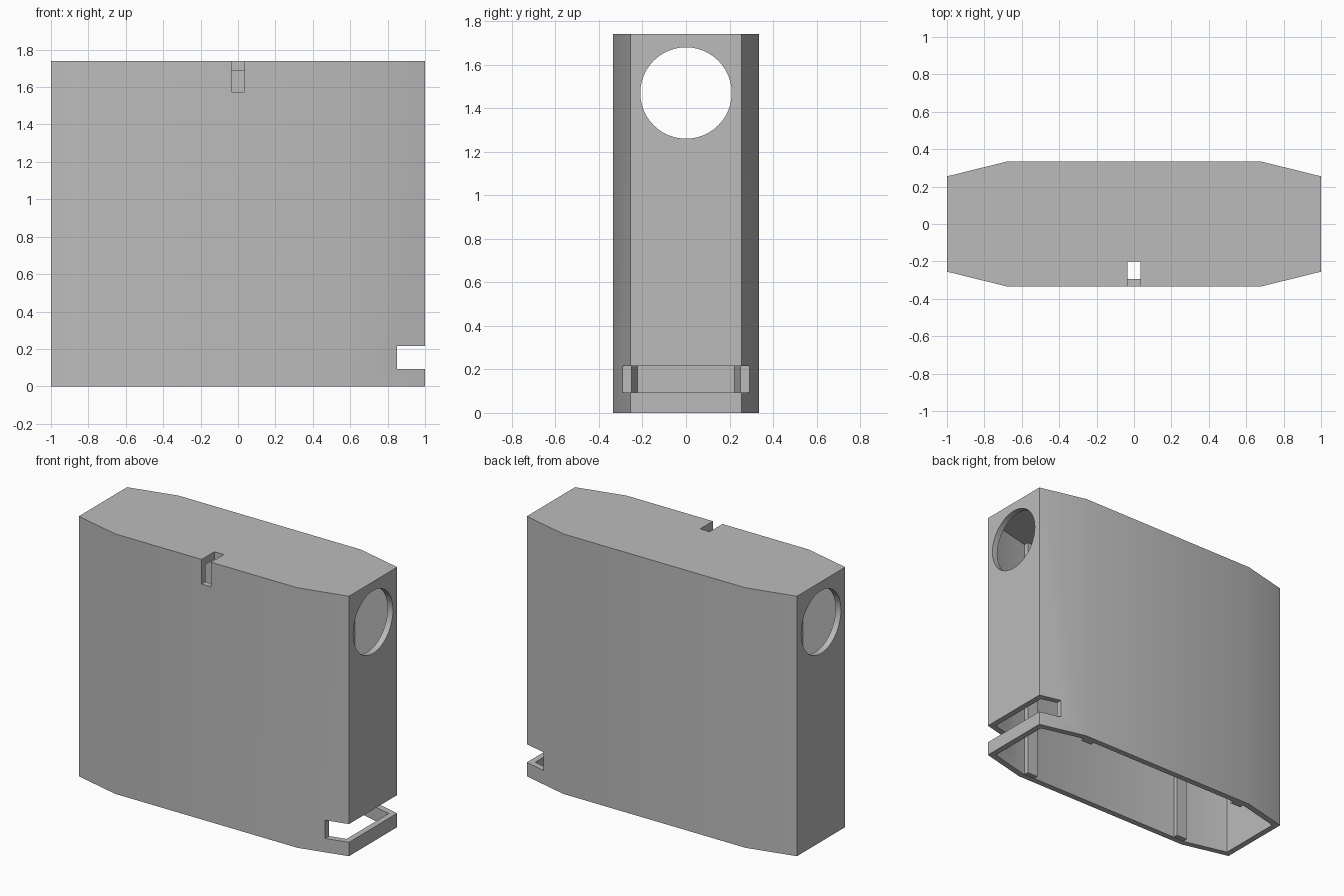
import bpy
import bmesh
import math

if "Cube" in bpy.data.objects:
    bpy.data.objects.remove(bpy.data.objects["Cube"], do_unlink=True)

HEIGHT = 1.74
WALL = 0.04
ROOF = 0.05

grey = bpy.data.materials.new("plain grey")
grey.use_nodes = True
colour = (0.5, 0.5, 0.5, 1)
grey.diffuse_color = colour
grey.node_tree.nodes["Principled BSDF"].inputs["Base Color"].default_value = colour


def prism(name, outline, z0, z1):
    """Extrude a flat outline from z0 up to z1."""
    bm = bmesh.new()
    base = bm.faces.new([bm.verts.new((x, y, z0)) for x, y in outline])
    top = bmesh.ops.extrude_face_region(bm, geom=[base])["geom"]
    verts = [v for v in top if isinstance(v, bmesh.types.BMVert)]
    bmesh.ops.translate(bm, verts=verts, vec=(0, 0, z1 - z0))
    bmesh.ops.recalc_face_normals(bm, faces=bm.faces)
    mesh = bpy.data.meshes.new(name)
    bm.to_mesh(mesh)
    bm.free()
    mesh.materials.append(grey)
    obj = bpy.data.objects.new(name, mesh)
    bpy.context.collection.objects.link(obj)
    return obj


def box(name, x0, x1, y0, y1, z0, z1):
    return prism(name, [(x0, y0), (x1, y0), (x1, y1), (x0, y1)], z0, z1)


def tapered_outline(end_x, end_y, mid_x, mid_y):
    """Eight-sided plan, mirrored in x and y."""
    quarter = [(end_x, end_y), (mid_x, mid_y)]
    half = quarter + [(-x, y) for x, y in reversed(quarter)]
    return half + [(-x, -y) for x, y in half]


def cut(target, cutter):
    mod = target.modifiers.new("cut", "BOOLEAN")
    mod.operation = "DIFFERENCE"
    mod.solver = "EXACT"
    mod.object = cutter
    bpy.context.view_layer.objects.active = target
    bpy.ops.object.modifier_apply(modifier=mod.name)
    bpy.data.objects.remove(cutter, do_unlink=True)


# Hollow housing, open at the bottom
housing = prism("housing", tapered_outline(1, 0.255, 0.675, 0.335), 0, HEIGHT)
cut(housing, prism("cavity", tapered_outline(1 - WALL, 0.223, 0.67, 0.335 - WALL),
                   -0.1, HEIGHT - ROOF))

# Round opening through both ends
bpy.ops.mesh.primitive_cylinder_add(vertices=48, radius=0.21, depth=3,
                                    location=(0, 0, 1.47),
                                    rotation=(0, math.pi / 2, 0))
cut(housing, bpy.context.object)

# Notch in the top front edge, and slot around the lower left end
cut(housing, box("notch", -0.035, 0.035, -0.5, -0.2, 1.575, 2))
cut(housing, box("slot", 0.85, 1.2, -0.5, 0.5, 0.093, 0.215))

bpy.ops.object.select_all(action="DESELECT")
housing.select_set(True)
bpy.context.view_layer.objects.active = housing
bpy.ops.object.shade_smooth_by_angle(angle=math.radians(30))

# Slim upright ribs inside the long walls
for x_side, x_name in ((1, "left"), (-1, "right")):
    for y_side, y_name in ((1, "back"), (-1, "front")):
        inner, outer = sorted((x_side * 0.58, x_side * 0.66))
        near, far = sorted((y_side * 0.265, y_side * 0.31))
        box(f"{y_name}_{x_name}_rib", inner, outer, near, far, 0.002, HEIGHT - 0.02)
